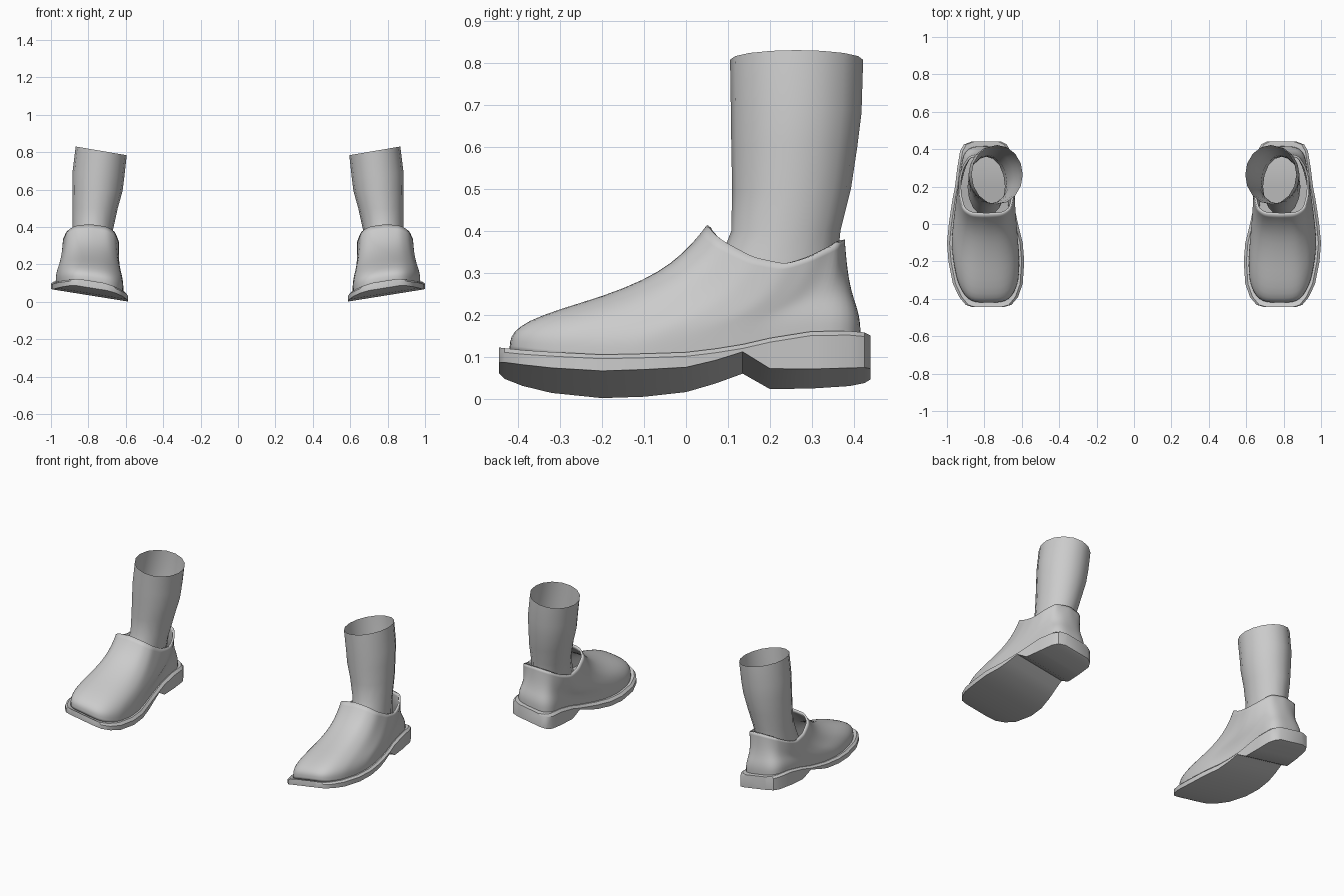
import bpy, bmesh, math
from mathutils import Vector

if "Cube" in bpy.data.objects:
    bpy.data.objects.remove(bpy.data.objects["Cube"])

TILT = 0.16   # both shoes lean: outer edge higher than inner edge
X0 = 0.585

# Sole stations: y, inner x, outer x, underside height, top height (before tilt)
SOLE = [(-.445, .70, .86, .042, .080), (-.432, .655, .90, .036, .072),
        (-.39, .62, .935, .025, .062), (-.32, .595, .968, .012, .052),
        (-.20, .587, .992, .001, .042), (-.10, .595, 1.0, .003, .043),
        (0.0, .62, .99, .010, .048), (.07, .635, .98, .028, .058),
        (.135, .645, .97, .050, .070), (.20, .652, .957, .012, .087),
        (.30, .655, .945, .013, .105), (.39, .66, .93, .018, .108),
        (.425, .68, .91, .022, .108), (.44, .71, .87, .026, .107)]

# Shoe opening, from front centre round the outer side
RIM = [(.79, .05, .415), (.87, .053, .408), (.915, .08, .38), (.935, .16, .337),
       (.937, .24, .32), (.918, .31, .343), (.88, .365, .372), (.79, .38, .38),
       (.70, .365, .368), (.66, .31, .335), (.635, .24, .315), (.64, .16, .33),
       (.658, .08, .375), (.70, .053, .402)]

# Instep profile: share of the way in, share of the way up
PROFILE = [(0, 0), (0, .09), (.015, .16), (.085, .245), (.255, .345),
           (.47, .44), (.68, .57), (.82, .70), (.93, .86), (1, 1)]

# Leg rings: z, inner x, outer x, front y, back y, top tilt
LEG = [(.24, .69, .89, .04, .36, 0), (.34, .68, .885, .085, .362, 0),
       (.40, .665, .885, .108, .368, 0), (.50, .643, .886, .11, .393, 0),
       (.60, .617, .886, .108, .408, .05), (.68, .608, .885, .107, .418, .1),
       (.807, .595, .868, .105, .422, .17)]


def loft(name, rings, caps=False):
    """Skin closed rings of equal length into one object."""
    bm = bmesh.new()
    rows = [[bm.verts.new(p) for p in r] for r in rings]
    n = len(rows[0])
    for a, b in zip(rows, rows[1:]):
        for i in range(n):
            j = (i + 1) % n
            bm.faces.new((a[i], a[j], b[j], b[i]))
    if caps:
        bm.faces.new(rows[0])
        bm.faces.new(rows[-1])
    bmesh.ops.recalc_face_normals(bm, faces=bm.faces)
    me = bpy.data.meshes.new(name)
    bm.to_mesh(me)
    bm.free()
    ob = bpy.data.objects.new(name, me)
    bpy.context.collection.objects.link(ob)
    return ob


def finish(ob, angle):
    """Smooth shading, then mirror to make the pair."""
    bpy.ops.object.select_all(action='DESELECT')
    ob.select_set(True)
    bpy.context.view_layer.objects.active = ob
    bpy.ops.object.shade_smooth_by_angle(angle=math.radians(angle))
    m = ob.modifiers.new("pair", 'MIRROR')
    m.use_axis = (True, False, False)
    m.use_clip = False
    m.use_mirror_merge = False


def resample(points, n):
    """Spread n points evenly round a closed polyline."""
    pts = [Vector(p) for p in points]
    pts.append(pts[0])
    dist = [0]
    for a, b in zip(pts, pts[1:]):
        dist.append(dist[-1] + (b - a).xy.length)
    out, k = [], 0
    for i in range(n):
        d = dist[-1] * i / n
        while dist[k + 1] < d:
            k += 1
        out.append(pts[k].lerp(pts[k + 1], (d - dist[k]) / (dist[k + 1] - dist[k])))
    return out


def tilted(x, y, z):
    return (x, y, z + TILT * (x - X0))


# Sole with arched shank and heel block
sections = []
for y, xi, xo, low, top in SOLE:
    e = .014
    sections.append([tilted(xi, y, low), tilted(xo, y, low),
                     tilted(xo, y, top - .012), tilted(xo - e, y, top),
                     tilted(xi + e, y, top), tilted(xi, y, top - .012)])
sole = loft("sole", sections, caps=True)
finish(sole, 35)

# Upper: from the inset sole outline up and in to the opening
outer, inner = [], []
for y, xi, xo, low, top in SOLE:
    c, h = (xi + xo) / 2, (xo - xi) / 2 * .88
    outer.append(tilted(c + h, y * .945, top - .008))
    inner.append(tilted(c - h, y * .945, top - .008))
toe_mid = tuple((Vector(outer[0]) + Vector(inner[0])) / 2)
base = resample([toe_mid] + outer + inner[::-1], 44)
rim = resample(RIM, 44)
rings = []
for a, h in PROFILE:
    rings.append([(b.x + a * (r.x - b.x), b.y + a * (r.y - b.y), b.z + h * (r.z - b.z))
                  for b, r in zip(base, rim)])
upper = loft("shoe_upper", rings)
upper.modifiers.new("round", 'SUBSURF').levels = 1
upper.modifiers["round"].render_levels = 1
solid = upper.modifiers.new("thickness", 'SOLIDIFY')
solid.thickness = .012
solid.offset = -1
finish(upper, 180)

# Open leg tube
SIDES = 16
rings = []
for z, xi, xo, yf, yb, t in LEG:
    cx, cy, rx, ry = (xi + xo) / 2, (yf + yb) / 2, (xo - xi) / 2, (yb - yf) / 2
    ring = []
    for i in range(SIDES):
        a = math.tau * i / SIDES
        x = cx + rx * math.cos(a)
        ring.append((x, cy + ry * math.sin(a), z + t * (x - cx)))
    rings.append(ring)
leg = loft("leg", rings)
finish(leg, 60)
